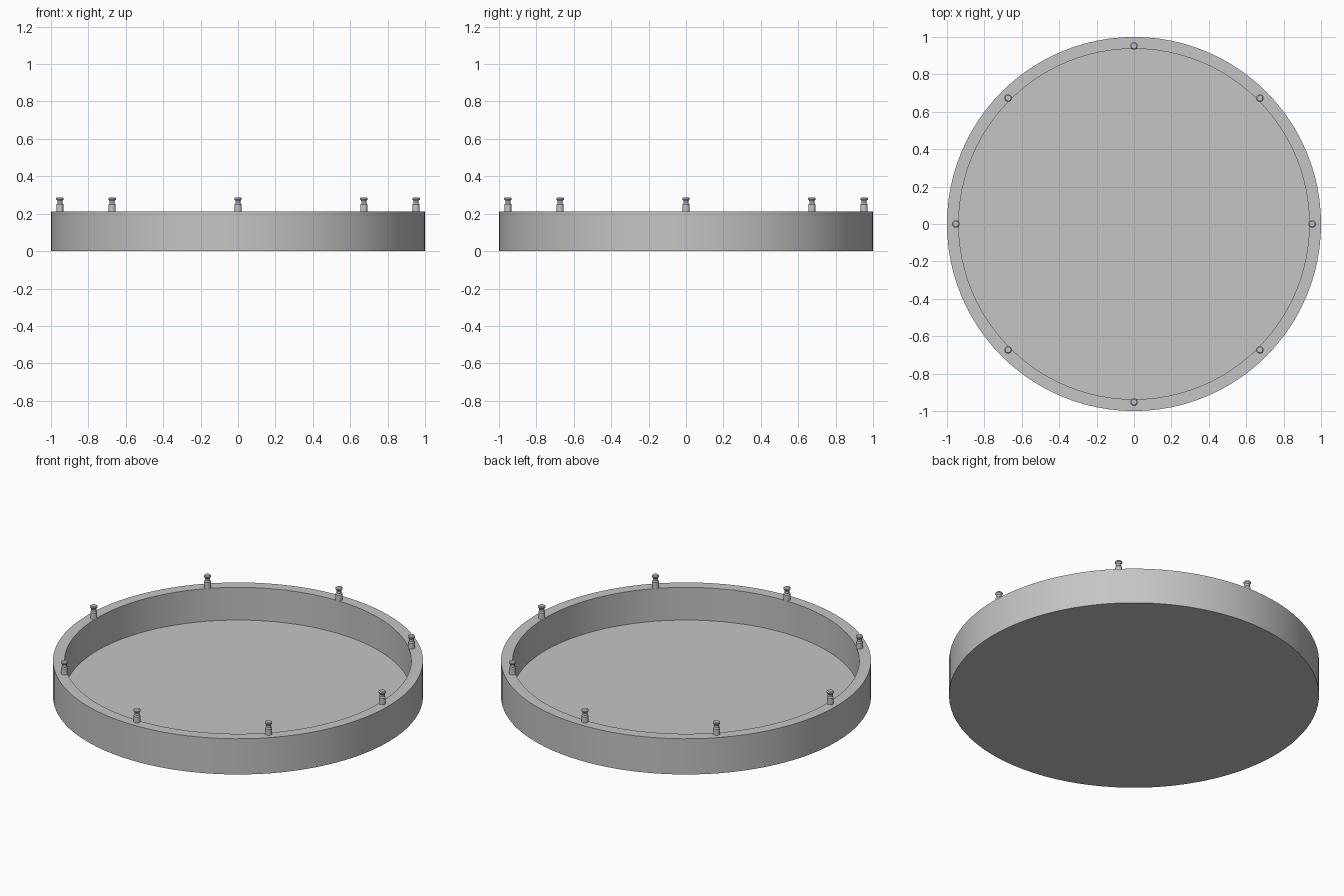
import bpy, bmesh, math

if "Cube" in bpy.data.objects:
    bpy.data.objects.remove(bpy.data.objects["Cube"])

grey = bpy.data.materials.new("light grey")
grey.diffuse_color = (0.56, 0.56, 0.56, 1)
grey.use_nodes = True
grey.node_tree.nodes["Principled BSDF"].inputs["Base Color"].default_value = grey.diffuse_color


def lathe(name, profile, sides, location=(0, 0, 0)):
    """Spin an (r, z) profile that starts and ends on the axis."""
    bm = bmesh.new()
    verts = [bm.verts.new((r, 0, z)) for r, z in profile]
    edges = [bm.edges.new(pair) for pair in zip(verts, verts[1:])]
    bmesh.ops.spin(bm, geom=verts + edges, cent=(0, 0, 0), axis=(0, 0, 1),
                   angle=math.tau, steps=sides, use_merge=True)
    bmesh.ops.remove_doubles(bm, verts=bm.verts, dist=1e-5)
    bmesh.ops.recalc_face_normals(bm, faces=bm.faces)
    mesh = bpy.data.meshes.new(name)
    bm.to_mesh(mesh)
    bm.free()
    mesh.materials.append(grey)
    obj = bpy.data.objects.new(name, mesh)
    obj.location = location
    bpy.context.collection.objects.link(obj)
    bpy.ops.object.select_all(action='DESELECT')
    bpy.context.view_layer.objects.active = obj
    obj.select_set(True)
    bpy.ops.object.shade_smooth_by_angle(angle=math.radians(30))
    return obj


# Shallow round tray: flat base, straight wall, flat rim, recessed floor
lathe("tray", [(0, 0), (1, 0), (1, 0.213), (0.937, 0.213),
               (0.937, 0.018), (0, 0.018)], 96)

# Eight flared pegs around the rim
peg = [(0, -0.005), (0.019, -0.005), (0.019, 0.036), (0.014, 0.043),
       (0.014, 0.056), (0.02, 0.064), (0.02, 0.070), (0.015, 0.075), (0, 0.075)]
for i in range(8):
    a = i * math.tau / 8
    lathe(f"rim_peg_{i + 1}", peg, 16,
          (0.952 * math.cos(a), 0.952 * math.sin(a), 0.213))
